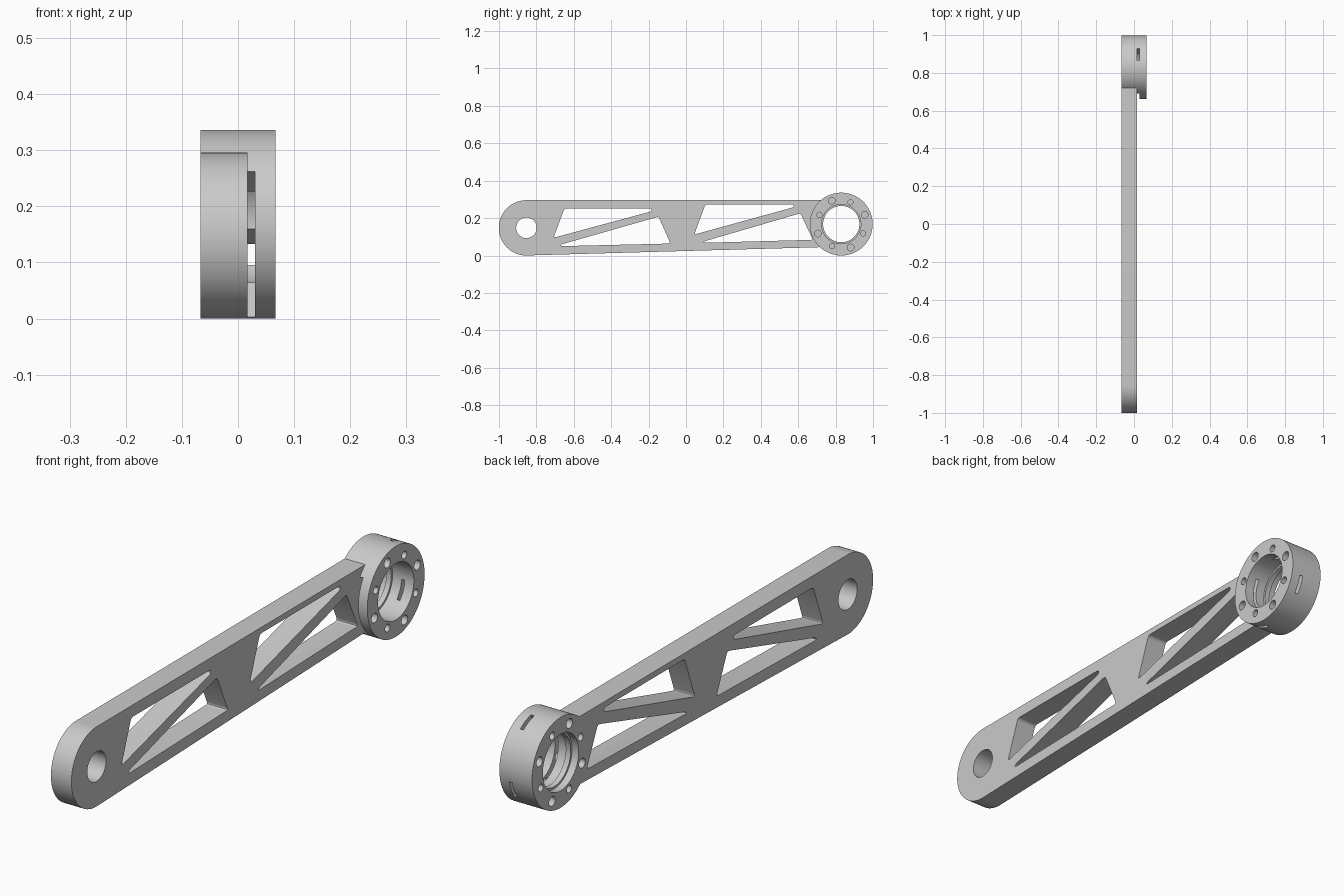
import bpy, bmesh
from math import sin, cos, radians
from mathutils import Vector

if "Cube" in bpy.data.objects:
    bpy.data.objects.remove(bpy.data.objects["Cube"])

grey = bpy.data.materials.new("light_grey")
grey.use_nodes = True
colour = (0.59, 0.59, 0.59, 1)
grey.diffuse_color = colour
grey.node_tree.nodes["Principled BSDF"].inputs["Base Color"].default_value = colour

BACK, ARM_FACE, FRONT = -0.067, 0.017, 0.067
SLOT_TOP = 0.03
RING = (0.83, 0.168)
PIVOT = (-0.853, 0.148)


def arc(centre, r, start, end, n):
    """Points on an arc in the (y, z) plane."""
    angles = [radians(start + (end - start) * i / n) for i in range(n + 1)]
    return [(centre[0] + r * cos(a), centre[1] + r * sin(a)) for a in angles]


def circle(centre, r, n=48):
    return arc(centre, r, 0, 360, n)[:-1]


def polar(r, degrees):
    return arc(RING, r, degrees, degrees, 1)[0]


def rounded(points, r):
    """Replace each outline corner with a short curve."""
    result = []
    for i, point in enumerate(points):
        p = Vector(point)
        ends = []
        for q in (Vector(points[i - 1]), Vector(points[(i + 1) % len(points)])):
            ends.append(p + (q - p).normalized() * min(r, (q - p).length * 0.4))
        for t in (0, 0.25, 0.5, 0.75, 1):
            result.append(ends[0] * (1 - t) ** 2 + p * 2 * t * (1 - t) + ends[1] * t ** 2)
    return result


def prism(name, points, x0, x1):
    """Extrude a (y, z) outline from x0 to x1."""
    bm = bmesh.new()
    low, high = ([bm.verts.new((x, y, z)) for y, z in points] for x in (x0, x1))
    bm.faces.new(low)
    bm.faces.new(high)
    for i in range(len(points)):
        bm.faces.new((low[i - 1], low[i], high[i], high[i - 1]))
    bmesh.ops.recalc_face_normals(bm, faces=bm.faces[:])
    mesh = bpy.data.meshes.new(name)
    bm.to_mesh(mesh)
    bm.free()
    mesh.materials.append(grey)
    obj = bpy.data.objects.new(name, mesh)
    bpy.context.collection.objects.link(obj)
    return obj


def combine(target, tool, operation='DIFFERENCE'):
    """Apply a boolean and discard the tool."""
    bpy.ops.object.select_all(action='DESELECT')
    bpy.context.view_layer.objects.active = target
    target.select_set(True)
    mod = target.modifiers.new("boolean", 'BOOLEAN')
    mod.operation, mod.solver, mod.object = operation, 'EXACT', tool
    bpy.ops.object.modifier_apply(modifier=mod.name)
    bpy.data.objects.remove(tool)


# Tapered arm with a rounded pivot end
outline = arc(PIVOT, 0.148, 90, 268, 48) + [(0.77, 0.046), (0.77, 0.296)]
arm = prism("truss_arm", outline, BACK, ARM_FACE)

# Triangular truss windows
windows = [
    [(-0.65, 0.252), (-0.185, 0.252), (-0.185, 0.236), (-0.708, 0.095)],
    [(-0.67, 0.05), (-0.665, 0.06), (-0.147, 0.208), (-0.083, 0.064)],
    [(0.104, 0.274), (0.575, 0.274), (0.575, 0.258), (0.044, 0.112)],
    [(0.09, 0.068), (0.098, 0.076), (0.612, 0.226), (0.678, 0.084)],
]
for points in windows:
    combine(arm, prism("window_cutter", rounded(points, 0.012), -0.1, 0.1))
combine(arm, prism("pivot_cutter", circle(PIVOT, 0.055), -0.1, 0.1))

# Bearing ring joined to the arm
ring = prism("bearing_ring", circle(RING, 0.168, 96), BACK, FRONT)
combine(arm, ring, 'UNION')

# Stepped bore leaving a thin inner lip
combine(arm, prism("bore_cutter", circle(RING, 0.097, 64), -0.1, 0.1))
for x0, x1 in ((-0.1, -0.04), (-0.02, 0.1)):
    combine(arm, prism("counterbore_cutter", circle(RING, 0.105, 64), x0, x1))

# Blind bolt holes on both ring faces, alternating large and small
for i in range(4):
    for r, hole, angle in ((0.135, 0.018, 22), (0.127, 0.014, 67)):
        centre = polar(r, angle + 90 * i)
        for x0, x1 in ((-0.1, -0.02), (0.022, 0.1)):
            combine(arm, prism("bolt_cutter", circle(centre, hole, 24), x0, x1))

# Nut slots through the ring wall
for angle in (66, -24):
    a = radians(angle)
    slot = [(RING[0] + r * cos(a) - t * sin(a), RING[1] + r * sin(a) + t * cos(a))
            for r, t in ((0.08, -0.035), (0.19, -0.035), (0.19, 0.035), (0.08, 0.035))]
    combine(arm, prism("slot_cutter", slot, ARM_FACE, SLOT_TOP))

# Long clearance slot between the arm and the ring flange
gap = arc(RING, 0.19, 146, 260, 24) + arc(RING, 0.08, 260, 146, 24)
combine(arm, prism("gap_cutter", gap, ARM_FACE, SLOT_TOP))

bpy.ops.object.select_all(action='DESELECT')
arm.select_set(True)
bpy.context.view_layer.objects.active = arm
bpy.ops.object.shade_smooth_by_angle(angle=radians(30))
